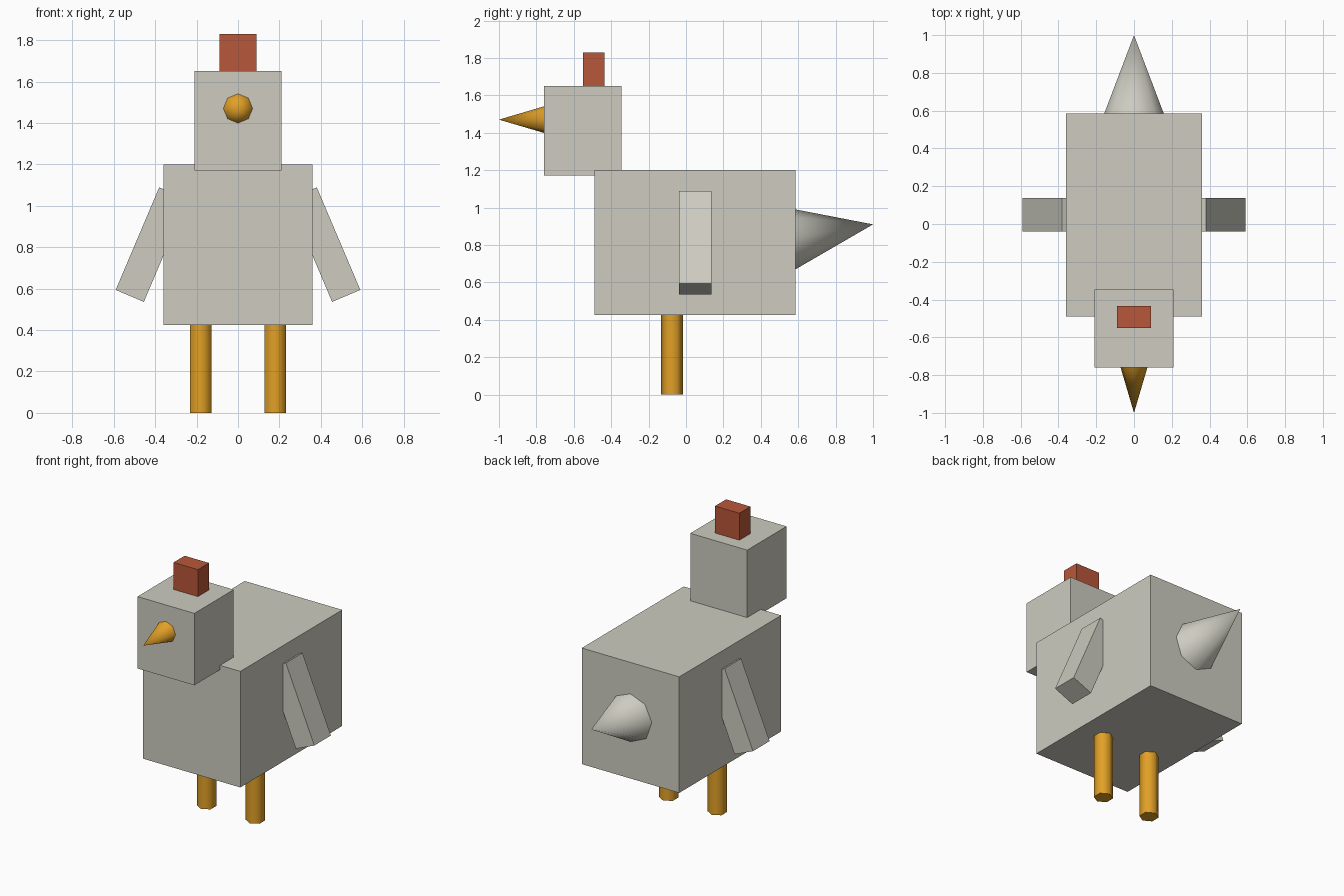
import bpy
from math import radians, tan
from mathutils import Vector, Euler

if "Cube" in bpy.data.objects:
    bpy.data.objects.remove(bpy.data.objects["Cube"], do_unlink=True)


def material(name, colour):
    mat = bpy.data.materials.new(name)
    mat.use_nodes = True
    mat.diffuse_color = (*colour, 1)
    mat.node_tree.nodes["Principled BSDF"].inputs["Base Color"].default_value = (*colour, 1)
    return mat


plumage = material("pale grey", (0.61, 0.60, 0.53))
amber = material("amber", (0.75, 0.35, 0.02))
red = material("brick red", (0.48, 0.095, 0.041))


def finish(name, mat, smooth=False):
    obj = bpy.context.object
    obj.name = name
    obj.data.materials.append(mat)
    if smooth:
        bpy.ops.object.shade_smooth_by_angle(angle=radians(70))
    return obj


def box(name, mat, centre, size, tilt=0):
    bpy.ops.mesh.primitive_cube_add(size=1, location=centre, rotation=(0, tilt, 0))
    bpy.context.object.scale = size
    bpy.ops.object.transform_apply(location=False, rotation=False, scale=True)
    return finish(name, mat)


def spike(name, mat, tip, length, radius, pitch):
    """Eight-sided cone placed by its tip; pitch turns +z about the x axis."""
    axis = Vector((0, 0, 1))
    axis.rotate(Euler((pitch, 0, 0)))
    bpy.ops.mesh.primitive_cone_add(
        vertices=8, radius1=radius, radius2=0, depth=length,
        location=Vector(tip) - axis * length / 2, rotation=(pitch, 0, 0))
    return finish(name, mat, smooth=True)


# Body, head and comb
box("body", plumage, (0, 0.048, 0.812), (0.72, 1.075, 0.775))
box("head", plumage, (0, -0.553, 1.41), (0.42, 0.415, 0.48))
box("comb", red, (0, -0.493, 1.735), (0.18, 0.117, 0.19))

# Beak and upturned tail, both rooted inside the blocks
spike("beak", amber, (0, -1, 1.47), 0.3, 0.0885, radians(90))
spike("tail", plumage, (0, 1, 0.91), 0.5, 0.5 * tan(radians(20.5)), radians(-80.4))

# Wings and legs on both sides
for side, label in ((1, "left"), (-1, "right")):
    box(label + "_wing", plumage, (side * 0.4175, 0.049, 0.8125),
        (0.148, 0.175, 0.538), tilt=side * radians(-23))
    bpy.ops.mesh.primitive_cylinder_add(
        vertices=6, radius=0.059, depth=0.5, location=(side * 0.18, -0.074, 0.25))
    finish(label + "_leg", amber, smooth=True)
